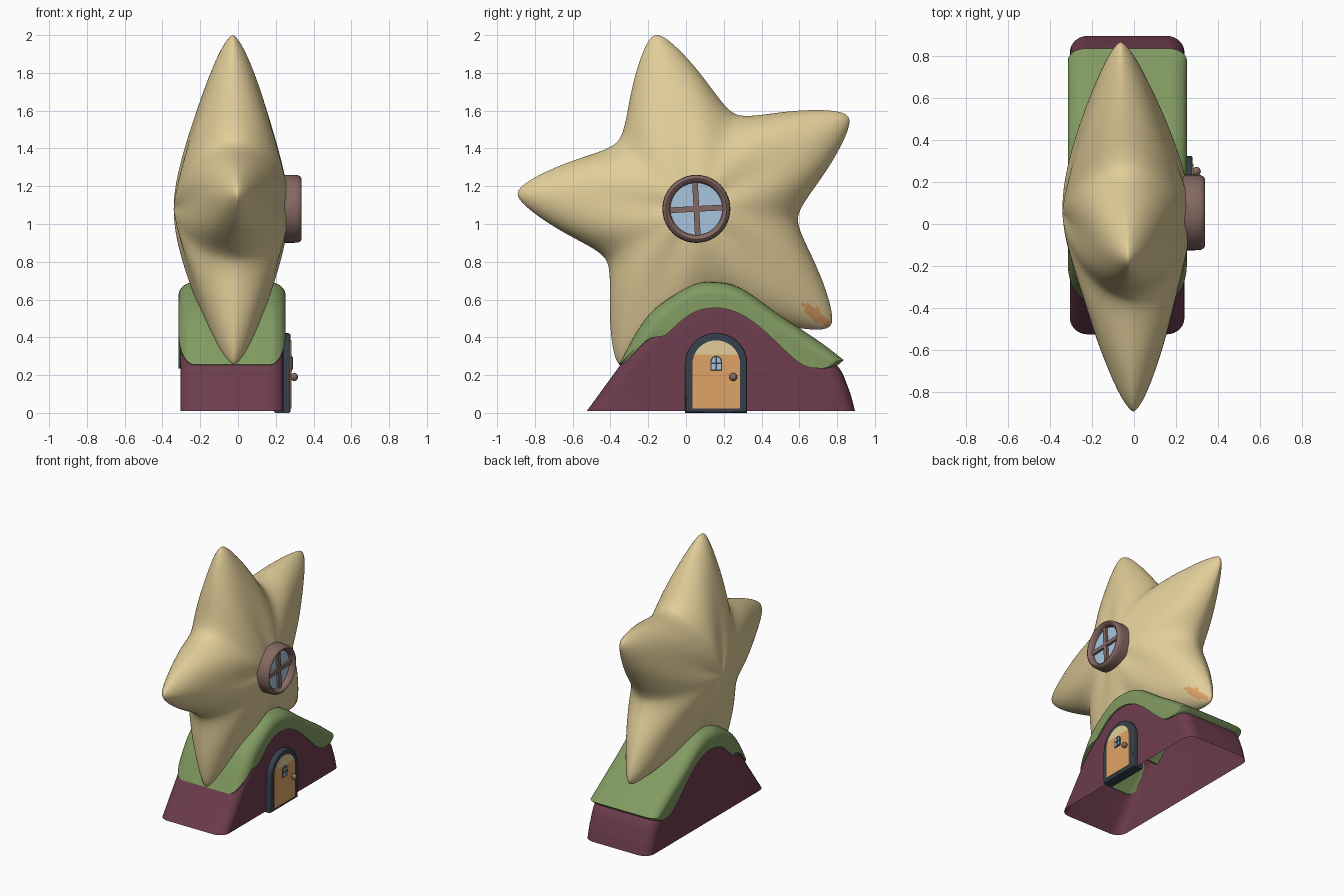
import bpy, bmesh, math
from mathutils import Vector, Matrix

if "Cube" in bpy.data.objects:
    bpy.data.objects.remove(bpy.data.objects["Cube"])


def mat(name, r, g, b):
    m = bpy.data.materials.new(name)
    lin = [((c / 255 + 0.055) / 1.055) ** 2.4 for c in (r, g, b)]
    m.diffuse_color = (*lin, 1)
    m.use_nodes = True
    m.node_tree.nodes["Principled BSDF"].inputs["Base Color"].default_value = m.diffuse_color
    return m


SAND = mat("sand", 226, 206, 153)
PLUM = mat("plum", 109, 60, 77)
GREEN = mat("green", 129, 154, 97)
MAUVE = mat("mauve brown", 133, 105, 99)
GLASS = mat("pale blue", 168, 197, 222)
DARK = mat("dark slate", 54, 63, 74)
ORANGE = mat("orange", 224, 164, 103)


def finish(name, bm, *mats, angle=40):
    bmesh.ops.recalc_face_normals(bm, faces=bm.faces[:])
    me = bpy.data.meshes.new(name)
    bm.to_mesh(me)
    bm.free()
    ob = bpy.data.objects.new(name, me)
    bpy.context.collection.objects.link(ob)
    for m in mats:
        me.materials.append(m)
    bpy.ops.object.select_all(action='DESELECT')
    ob.select_set(True)
    bpy.context.view_layer.objects.active = ob
    bpy.ops.object.shade_smooth_by_angle(angle=math.radians(angle))
    return ob


def spline(pts, n=6):
    """Smooth curve through the points."""
    p = [Vector(q) for q in pts]
    p = [2 * p[0] - p[1]] + p + [2 * p[-1] - p[-2]]
    out = []
    for a, b, c, d in zip(p, p[1:], p[2:], p[3:]):
        for i in range(n):
            t = i / n
            out.append(0.5 * (2 * b + (c - a) * t + (2 * a - 5 * b + 4 * c - d) * t * t
                              + (3 * b - a - 3 * c + d) * t ** 3))
    return out + [p[-2]]


def slab(name, prof, x0, x1, m, r=0.0, cap=None, open_base=False):
    """Extrude a (y, z) profile along x; both ends round over to the cap profile."""
    prof = [Vector(q) for q in prof]
    cap = cap or prof
    steps = [i * math.pi / 14 for i in range(8)] if r else [0]
    left = [(x0 + r * (1 - math.cos(a)), math.sin(a)) for a in steps]
    right = [(x1 - r * (1 - math.cos(a)), math.sin(a)) for a in reversed(steps)]
    bm = bmesh.new()
    rings = [[bm.verts.new((x, *Vector(c).lerp(q, s))) for q, c in zip(prof, cap)]
             for x, s in left + right]
    for a, b in zip(rings, rings[1:]):
        for i in range(len(prof)):
            j = (i + 1) % len(prof)
            bm.faces.new((a[i], a[j], b[j], b[i]))
    bm.faces.new(rings[0])
    bm.faces.new(rings[-1])
    bmesh.ops.recalc_face_normals(bm, faces=bm.faces[:])
    if open_base:
        low = [f for f in bm.faces if max(v.co.z for v in f.verts) < 0.012]
        bmesh.ops.delete(bm, geom=low, context='FACES')
    return finish(name, bm, m)


def shrink(prof, d, pivot):
    pv = Vector(pivot)
    return [pv + (Vector(q) - pv) * (1 - d) for q in prof]


def arch(y, hw, z0, spring, n=20):
    a = [(y + hw * math.cos(math.pi * i / n), spring + hw * math.sin(math.pi * i / n))
         for i in range(n + 1)]
    return a + [(y - hw, z0), (y + hw, z0)]


def box(name, c, size, m, roll=0):
    bm = bmesh.new()
    bmesh.ops.create_cube(bm, size=1, matrix=Matrix.Translation(c)
                          @ Matrix.Rotation(math.radians(roll), 4, 'X')
                          @ Matrix.Diagonal((*size, 1)))
    return finish(name, bm, m)


# Puffy five-armed star, a polar grid mirrored into two domed sides
CY, CZ, VALLEY, HALF = 0.05, 1.08, 0.545, 0.305
TIPS = [(175, .945), (103, .944), (31, .945), (-41, .945), (-115.5, .918), (-185, .945)]
SEG, RINGS = 64, 44
outline = []
for (a0, r0), (a1, r1) in zip(TIPS, TIPS[1:]):
    for i in range(SEG):
        u = i / SEG
        t = 1 - abs(2 * u - 1)
        tip = r0 if u < 0.5 else r1
        g = max(0, 1 - math.hypot(t, 0.08)) ** 1.8 / 0.92 ** 1.8
        soft = 0.5 + 0.5 * math.cos(math.pi * t)
        outline.append((math.radians(a0 + (a1 - a0) * u), VALLEY + (tip - VALLEY) * g, g, soft))
bm = bmesh.new()


def star_vert(k, a, R, g, soft, side):
    rho = math.sin(math.pi / 2 * k / RINGS)
    w = rho ** 2.5                       # inner rings follow a softer outline
    R = (VALLEY + 0.33 * soft) * (1 - w) + R * w
    g = soft * (1 - w) + g * w
    h = HALF * max(0, 1 - rho ** (1.85 - 0.65 * g)) ** (0.54 + 0.12 * g)
    y, z = rho * R * math.cos(a), rho * R * math.sin(a)
    return bm.verts.new((-0.035 + side * h - 0.034 * y, CY + y, CZ + z))


N = len(outline)
rim = [star_vert(RINGS, *o, 0) for o in outline]
for side in (-1, 1):
    hub = star_vert(0, 0, 0, 0, 0, side)
    rings = [[star_vert(k, *o, side) for o in outline] for k in range(1, RINGS)] + [rim]
    for i in range(N):
        j = (i + 1) % N
        bm.faces.new((hub, rings[0][i], rings[0][j]))
        for p, q in zip(rings, rings[1:]):
            bm.faces.new((p[i], q[i], q[j], p[j]))
# orange mark near the lower arm tip
for f in bm.faces:
    c = f.calc_center_median()
    dy, dz = c.y - 0.688, c.z - 0.522
    along, across = dy * 0.75 - dz * 0.66, dy * 0.66 + dz * 0.75
    if c.x > -0.06 and (along / 0.09) ** 2 + (across / 0.028) ** 2 < 1:
        f.material_index = 1
finish("star_body", bm, SAND, ORANGE, angle=85)

# House base: open underneath, rounded corners
base = [Vector((-.525, .01))] + spline([(-.35, .25), (-.29, .33), (-.1, .5), (.13, .62), (.35, .53),
                                        (.6, .36), (.79, .26), (.86, .13), (.895, .01)])
slab("house_base", base, -0.305, 0.24, PLUM, 0.085, shrink(base, .11, (.18, .01)), True)

# Draped roof: a full middle section rounding over to a smaller side section
upper = spline([(-.355, .255), (-.26, .43), (-.16, .555), (.02, .67), (.14, .692), (.29, .66),
                (.5, .515), (.71, .375), (.835, .28)])
lower = spline([(.80, .25), (.72, .235), (.6, .27), (.39, .465), (.26, .54), (.14, .56),
                (.02, .525), (-.11, .42)], 5) + [Vector((-.16, .455)), Vector((-.31, .295)),
                                                Vector((-.34, .25))]
side_upper = spline([(-.185, .425), (-.15, .465), (-.09, .52), (.03, .60), (.14, .622), (.28, .592),
                     (.47, .465), (.64, .35), (.775, .27)])
side_lower = spline([(.75, .245), (.71, .236), (.6, .265), (.39, .455), (.26, .535), (.14, .555),
                     (.02, .52), (-.11, .41)], 5) + [Vector((-.13, .405)), Vector((-.155, .425)),
                                                    Vector((-.175, .42))]
slab("roof", upper + lower, -0.315, 0.252, GREEN, 0.085, side_upper + side_lower)

# Round window: lathed frame, glass and crossed bars
WY, WZ = 0.055, 1.08
prof = [(.138, .2), (.138, .305), (.143, .322), (.152, .333), (.161, .337), (.171, .331),
        (.178, .317), (.18, .29), (.18, .2)]
bm = bmesh.new()
S = 48
rings = [[bm.verts.new((x, WY + r * math.cos(2 * math.pi * i / S),
                        WZ + r * math.sin(2 * math.pi * i / S))) for i in range(S)]
         for r, x in prof]
for a, b in zip(rings, rings[1:] + rings[:1]):
    for i in range(S):
        j = (i + 1) % S
        bm.faces.new((a[i], a[j], b[j], b[i]))
finish("window_frame", bm, MAUVE)
disc = [(WY + .142 * math.cos(2 * math.pi * i / S), WZ + .142 * math.sin(2 * math.pi * i / S))
        for i in range(S)]
slab("window_glass", disc, 0.22, 0.295, GLASS)
box("window_bar_upright", (.298, WY, WZ), (.03, .03, .28), MAUVE, 3)
box("window_bar_level", (.298, WY, WZ), (.028, .28, .03), MAUVE, 3)

# Arched door: surround, two-tone leaf, little window, knob
DY = 0.16
surround = arch(DY, .164, 0, .258)
slab("door_surround", surround, 0.19, 0.278, DARK, 0.014, shrink(surround, .05, (DY, .2)))
lo, hw, spring, split = .022, .126, .258, .31
full = arch(DY, hw, lo, spring, 40)
edge = math.sqrt(hw ** 2 - (split - spring) ** 2)
cut = [(DY + edge, split), (DY - edge, split)]
head = [p for p in full if p[1] > split]
body = [p for p in full if lo < p[1] < split]
right = [p for p in body if p[0] > DY]
left = [p for p in body if p[0] < DY]
slab("door_leaf", right + cut + left + [(DY - hw, lo), (DY + hw, lo)], 0.22, 0.284, ORANGE)
slab("door_head", [cut[0]] + head + [cut[1]], 0.22, 0.284, SAND)
slab("door_window_frame", arch(DY, .031, .222, .272, 12), 0.28, 0.287, DARK)
slab("door_window_glass", arch(DY, .024, .229, .272, 12), 0.281, 0.289, GLASS)
box("door_window_bar_upright", (.287, DY, .262), (.008, .008, .066), DARK)
box("door_window_bar_level", (.287, DY, .262), (.008, .048, .008), DARK)
bm = bmesh.new()
bmesh.ops.create_uvsphere(bm, u_segments=20, v_segments=12, radius=.021,
                          matrix=Matrix.Translation((.297, .25, .19)))
finish("door_knob", bm, MAUVE)
